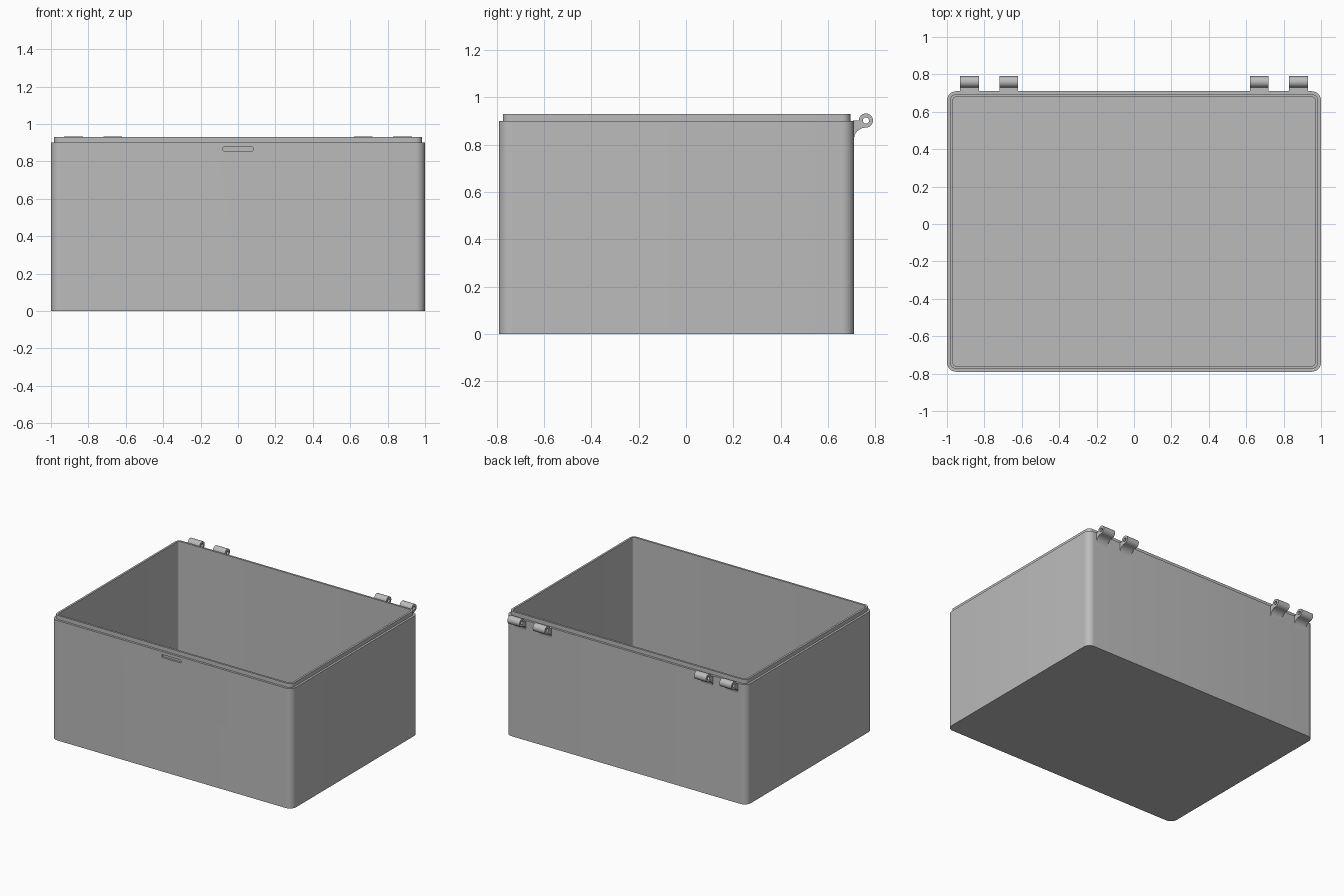
import bpy, bmesh
from math import sin, cos, pi, radians
from mathutils import Vector

old = bpy.data.objects.get("Cube")
if old:
    bpy.data.objects.remove(old)

grey = bpy.data.materials.new("plain grey")
grey.use_nodes = True
colour = (0.5, 0.5, 0.5, 1)
grey.diffuse_color = colour
grey.node_tree.nodes["Principled BSDF"].inputs["Base Color"].default_value = colour


def finish(bm, name):
    bmesh.ops.recalc_face_normals(bm, faces=bm.faces)
    mesh = bpy.data.meshes.new(name)
    bm.to_mesh(mesh)
    bm.free()
    mesh.materials.append(grey)
    obj = bpy.data.objects.new(name, mesh)
    bpy.context.collection.objects.link(obj)
    return obj


def smooth(obj):
    bpy.ops.object.select_all(action="DESELECT")
    obj.select_set(True)
    bpy.context.view_layer.objects.active = obj
    bpy.ops.object.shade_smooth_by_angle(angle=radians(30))


def rounded_rect(half_w, half_h, radius, steps=8):
    points = []
    corners = ((1, 1), (-1, 1), (-1, -1), (1, -1))
    for quarter, (sx, sy) in enumerate(corners):
        for i in range(steps + 1):
            a = (quarter + i / steps) * pi / 2
            points.append((sx * (half_w - radius) + radius * cos(a),
                           sy * (half_h - radius) + radius * sin(a)))
    return points


def bridge(bm, a, b):
    for i in range(len(a)):
        j = (i + 1) % len(a)
        bm.faces.new((a[i], a[j], b[j], b[i]))


# Open box: stacked rounded outlines run up the outside, over the lip and down inside
WALL_Y = 0.71
MID_Y = -0.04
section = ((0, 0), (0, 0.90), (0.016, 0.90), (0.016, 0.93), (0.031, 0.93), (0.031, 0.03))
bm = bmesh.new()
rings = []
for inset, z in section:
    outline = rounded_rect(1 - inset, 0.75 - inset, 0.05 - inset)
    rings.append([bm.verts.new((x, y + MID_Y, z)) for x, y in outline])
for lower, upper in zip(rings, rings[1:]):
    bridge(bm, lower, upper)
bm.faces.new(rings[0])
bm.faces.new(rings[-1])
box = finish(bm, "box_body")

# Shallow latch slot cut in the front wall
bm = bmesh.new()
slot = rounded_rect(0.08, 0.011, 0.006, 4)
front, back = [[bm.verts.new((x, y, z + 0.866)) for x, z in slot] for y in (-0.85, -0.775)]
bridge(bm, front, back)
bm.faces.new(front)
bm.faces.new(back)
cutter = finish(bm, "slot_cutter")
cutter.hide_render = True
cut = box.modifiers.new("latch slot", "BOOLEAN")
cut.operation = "DIFFERENCE"
cut.solver = "EXACT"
cut.object = cutter
bpy.context.view_layer.update()
depsgraph = bpy.context.evaluated_depsgraph_get()
carved = bpy.data.meshes.new_from_object(box.evaluated_get(depsgraph))
box.modifiers.clear()
box.data = carved
bpy.data.objects.remove(cutter)
smooth(box)


# Hinge knuckle: a pierced barrel joined to the wall by a curved bracket
PIN = Vector((0.76, 0.902))
BARREL, HOLE, STEPS = 0.03, 0.013, 32


def extrude_x(name, loop, x0, x1, hole=None):
    bm = bmesh.new()
    ends = [[bm.verts.new((x, y, z)) for y, z in loop] for x in (x0, x1)]
    bridge(bm, *ends)
    if hole:
        inner = [[bm.verts.new((x, y, z)) for y, z in hole] for x in (x0, x1)]
        bridge(bm, *inner)
        for a, b in zip(ends, inner):
            bridge(bm, a, b)
    else:
        for end in ends:
            bm.faces.new(end)
    smooth(finish(bm, name))


def circle(radius):
    return [PIN + radius * Vector((cos(2 * pi * i / STEPS), sin(2 * pi * i / STEPS)))
            for i in range(STEPS)]


# Bracket outline: concave underside, barrel contact, flat top
sweep = [(0.76 - 0.05 * cos(i * pi / 20), 0.825 + 0.047 * sin(i * pi / 20)) for i in range(11)]
contact = [PIN + BARREL * Vector((cos(a), sin(a)))
           for a in (radians(270 - 90 * i / 8) for i in range(1, 9))]
bracket = sweep + contact + [(WALL_Y - 0.005, PIN.y), (WALL_Y - 0.005, 0.825)]

for side, sign in (("left", 1), ("right", -1)):
    for place, x in (("inner", 0.67), ("outer", 0.88)):
        x0, x1 = sign * x - 0.05, sign * x + 0.05
        extrude_x(f"{side}_{place}_hinge_barrel", circle(BARREL), x0, x1, circle(HOLE))
        extrude_x(f"{side}_{place}_hinge_bracket", bracket, x0, x1)
